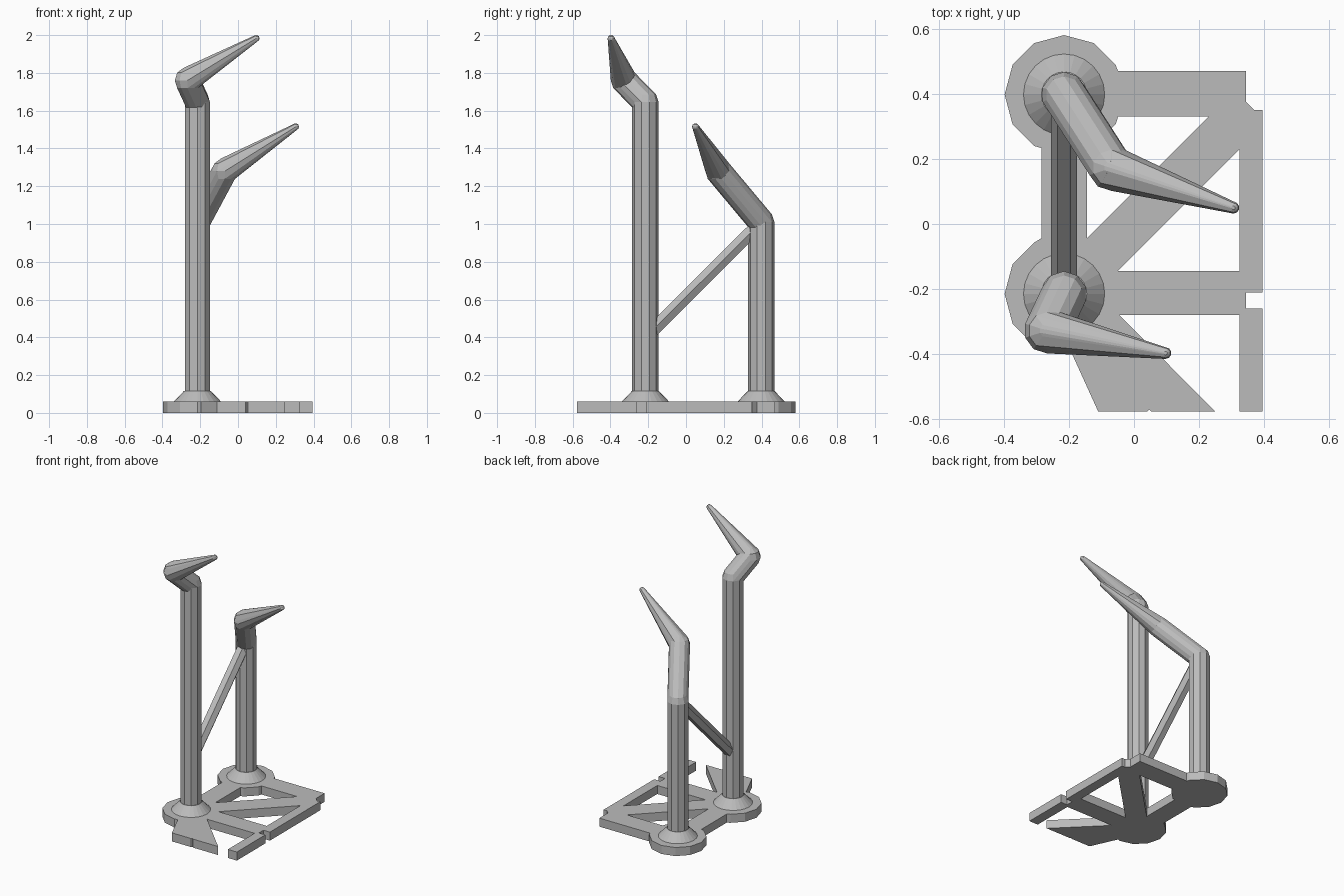
import bpy, bmesh
from math import sin, cos, radians, pi
from mathutils import Vector

if "Cube" in bpy.data.objects:
    bpy.data.objects.remove(bpy.data.objects["Cube"], do_unlink=True)

grey = bpy.data.materials.new("plain grey")
grey.use_nodes = True
colour = (0.5, 0.5, 0.5, 1)
grey.diffuse_color = colour
grey.node_tree.nodes["Principled BSDF"].inputs["Base Color"].default_value = colour

BACK = Vector((-0.215, 0.398, 0))
FRONT = Vector((-0.215, -0.215, 0))
THICK = 0.06


def ring(centre, radius, sides=10, phase=18):
    """Horizontal regular polygon."""
    angles = [radians(phase) + 2 * pi * i / sides for i in range(sides)]
    return [Vector(centre) + Vector((cos(a), sin(a), 0)) * radius for a in angles]


def ball(centre, radius):
    """Faceted sphere made of five rings."""
    points = []
    for polar in range(18, 180, 36):
        lift = Vector((0, 0, cos(radians(polar)) * radius))
        points += ring(Vector(centre) + lift, radius * sin(radians(polar)))
    return points


def hull(name, points):
    """Convex solid around a set of points."""
    bm = bmesh.new()
    for p in points:
        bm.verts.new(p)
    result = bmesh.ops.convex_hull(bm, input=bm.verts)
    inner = {v for v in result["geom_interior"] if isinstance(v, bmesh.types.BMVert)}
    bmesh.ops.delete(bm, geom=list(inner), context="VERTS")
    bmesh.ops.dissolve_limit(bm, angle_limit=radians(1), verts=bm.verts, edges=bm.edges)
    bmesh.ops.recalc_face_normals(bm, faces=bm.faces)
    mesh = bpy.data.meshes.new(name)
    bm.to_mesh(mesh)
    bm.free()
    mesh.materials.append(grey)
    obj = bpy.data.objects.new(name, mesh)
    bpy.context.collection.objects.link(obj)
    return obj


def arc(centre, start, end):
    """Part of a twelve-sided disc edge, as flat points."""
    return [(centre.x + 0.183 * cos(radians(a)), centre.y + 0.183 * sin(radians(a)))
            for a in range(start, end + 1, 30)]


# Base plate: outline with two discs, a splayed foot and two triangular openings
outline = [(0.345, 0.47), (-0.049, 0.47)] + arc(BACK, 30, 240)
outline += [(-0.285, 0.234), (-0.285, -0.044)] + arc(FRONT, 120, 270)
outline += [(-0.195, -0.39), (-0.11, -0.577), (0.04, -0.577), (0.047, -0.57),
            (0.054, -0.577), (0.25, -0.577), (-0.045, -0.28), (0.325, -0.28),
            (0.325, -0.577), (0.395, -0.577), (0.395, -0.26), (0.345, -0.26),
            (0.345, -0.21), (0.395, -0.21), (0.395, 0.35), (0.37, 0.35), (0.345, 0.375)]
rear_opening = [(-0.145, -0.045), (-0.145, 0.234)] + arc(BACK, 300, 330)
rear_opening += [(-0.049, 0.33), (0.23, 0.33)]
side_opening = [(-0.05, -0.145), (0.325, 0.23), (0.325, -0.145)]

curve = bpy.data.curves.new("base_plate", "CURVE")
curve.dimensions = "2D"
curve.fill_mode = "BOTH"
curve.extrude = THICK / 2
for loop in (outline, rear_opening, side_opening):
    spline = curve.splines.new("POLY")
    spline.points.add(len(loop) - 1)
    for point, (x, y) in zip(spline.points, loop):
        point.co = (x, y, 0, 1)
    spline.use_cyclic_u = True
curve.materials.append(grey)
base = bpy.data.objects.new("base_plate", curve)
base.location.z = THICK / 2
bpy.context.collection.objects.link(base)
for other in bpy.context.selected_objects:
    other.select_set(False)
bpy.context.view_layer.objects.active = base
base.select_set(True)
bpy.ops.object.convert(target="MESH")
base = bpy.context.object
bm = bmesh.new()
bm.from_mesh(base.data)
bmesh.ops.remove_doubles(bm, verts=bm.verts, dist=0.0005)
bmesh.ops.recalc_face_normals(bm, faces=bm.faces)
for face in bm.faces:
    face.smooth = False
bm.to_mesh(base.data)
bm.free()


# Posts: flange, pole, bent arm and tapered finger
def post(side, foot, bend_height, elbow, tip):
    up = Vector((0, 0, 1))
    bend = foot + up * bend_height
    hull(side + "_flange", ring(foot + up * (THICK - 0.01), 0.127, 24, 0)
         + ring(foot + up * THICK, 0.125, 24, 0)
         + ring(foot + up * 0.117, 0.07, 24, 0))
    hull(side + "_pole", ring(foot + up * (THICK - 0.02), 0.07) + ball(bend, 0.07))
    hull(side + "_arm", ball(bend, 0.07) + ball(elbow, 0.07))
    hull(side + "_finger", ball(elbow, 0.07) + ball(tip, 0.018))
    return bend


post("front", FRONT, 1.645, (-0.268, -0.328, 1.76), (0.097, -0.397, 1.983))
back_bend = post("back", BACK, 1.01, (-0.07, 0.172, 1.28), (0.306, 0.05, 1.515))

# Diagonal six-sided strut between the poles
low = FRONT + Vector((0, 0, 0.4))
high = back_bend + Vector((0, -0.02, -0.02))
across = Vector((1, 0, 0))
normal = (high - low).normalized().cross(across)
hull("strut", [end + (across * cos(a) + normal * sin(a)) * 0.04
               for end in (low, high) for a in [pi / 3 * i for i in range(6)]])
